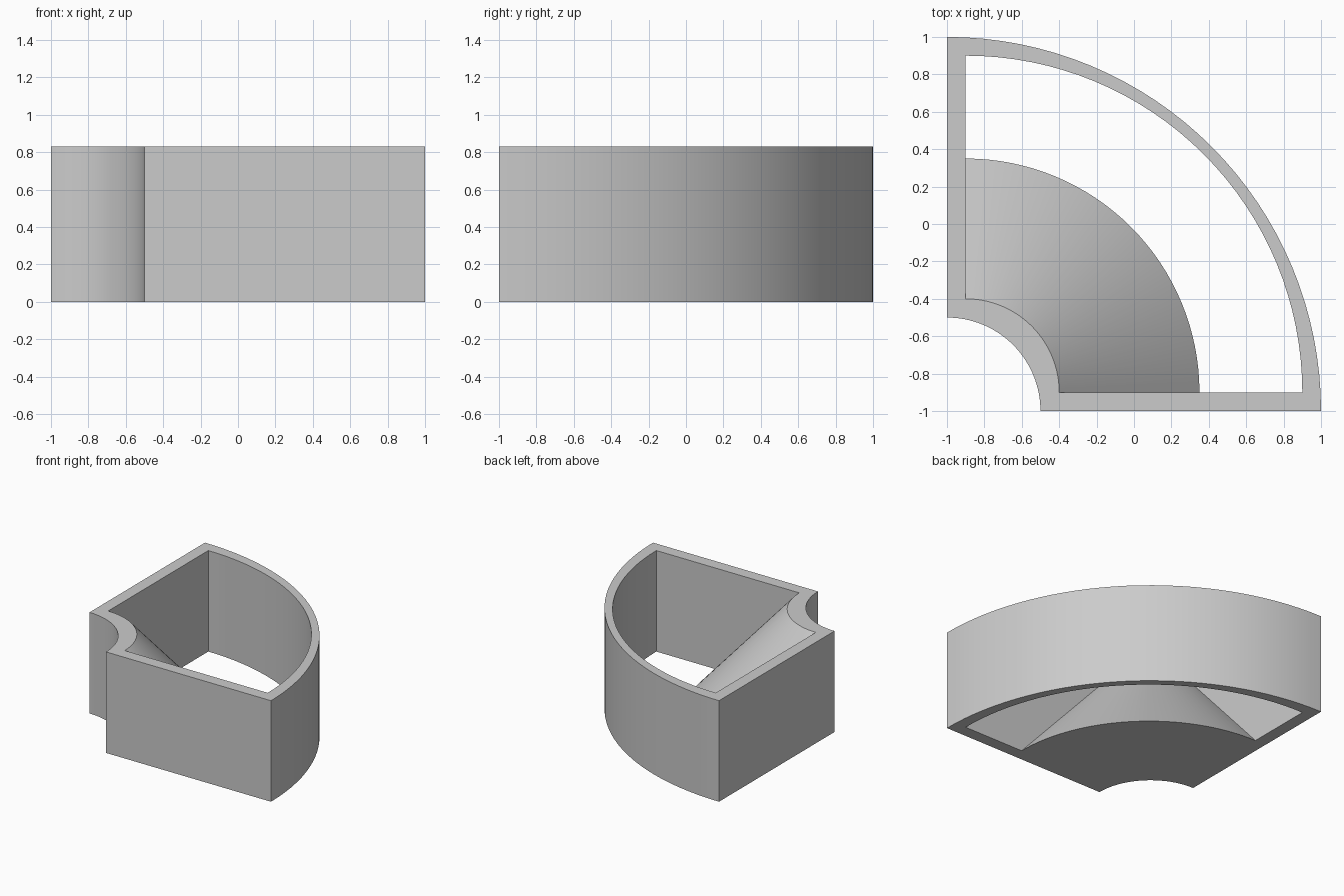
import bpy
import bmesh
from math import cos, sin, pi

cube = bpy.data.objects.get("Cube")
if cube:
    bpy.data.objects.remove(cube, do_unlink=True)

HEIGHT = 0.83
SEGMENTS = 32


def sector_loop(bm, corner, r_inner, r_outer, z):
    """Quarter ring outline: outer arc forward, inner arc back."""
    angles = [pi / 2 * i / SEGMENTS for i in range(SEGMENTS + 1)]
    path = [(r_outer, a) for a in angles] + [(r_inner, a) for a in reversed(angles)]
    return [bm.verts.new((corner + r * cos(a), corner + r * sin(a), z)) for r, a in path]


# Walls, rim, sloped inner face and underside as four bridged outlines
bm = bmesh.new()
loops = [
    sector_loop(bm, -1.0, 0.5, 2.0, 0),
    sector_loop(bm, -1.0, 0.5, 2.0, HEIGHT),
    sector_loop(bm, -0.9, 0.5, 1.8, HEIGHT),
    sector_loop(bm, -0.9, 1.25, 1.8, 0),
]
for k, low in enumerate(loops):
    high = loops[(k + 1) % len(loops)]
    for i in range(len(low)):
        j = (i + 1) % len(low)
        bm.faces.new((low[i], low[j], high[j], high[i]))
bmesh.ops.recalc_face_normals(bm, faces=bm.faces)

mesh = bpy.data.meshes.new("quarter_ring_bin")
bm.to_mesh(mesh)
bm.free()
bin_obj = bpy.data.objects.new("quarter_ring_bin", mesh)
bpy.context.collection.objects.link(bin_obj)

# Plain grey material
grey = bpy.data.materials.new("light_grey")
grey.use_nodes = True
colour = (0.6, 0.6, 0.6, 1)
grey.diffuse_color = colour
grey.node_tree.nodes["Principled BSDF"].inputs["Base Color"].default_value = colour
mesh.materials.append(grey)

# Smooth arcs, sharp corners
bpy.ops.object.select_all(action='DESELECT')
bin_obj.select_set(True)
bpy.context.view_layer.objects.active = bin_obj
bpy.ops.object.shade_smooth_by_angle(angle=pi / 6)
